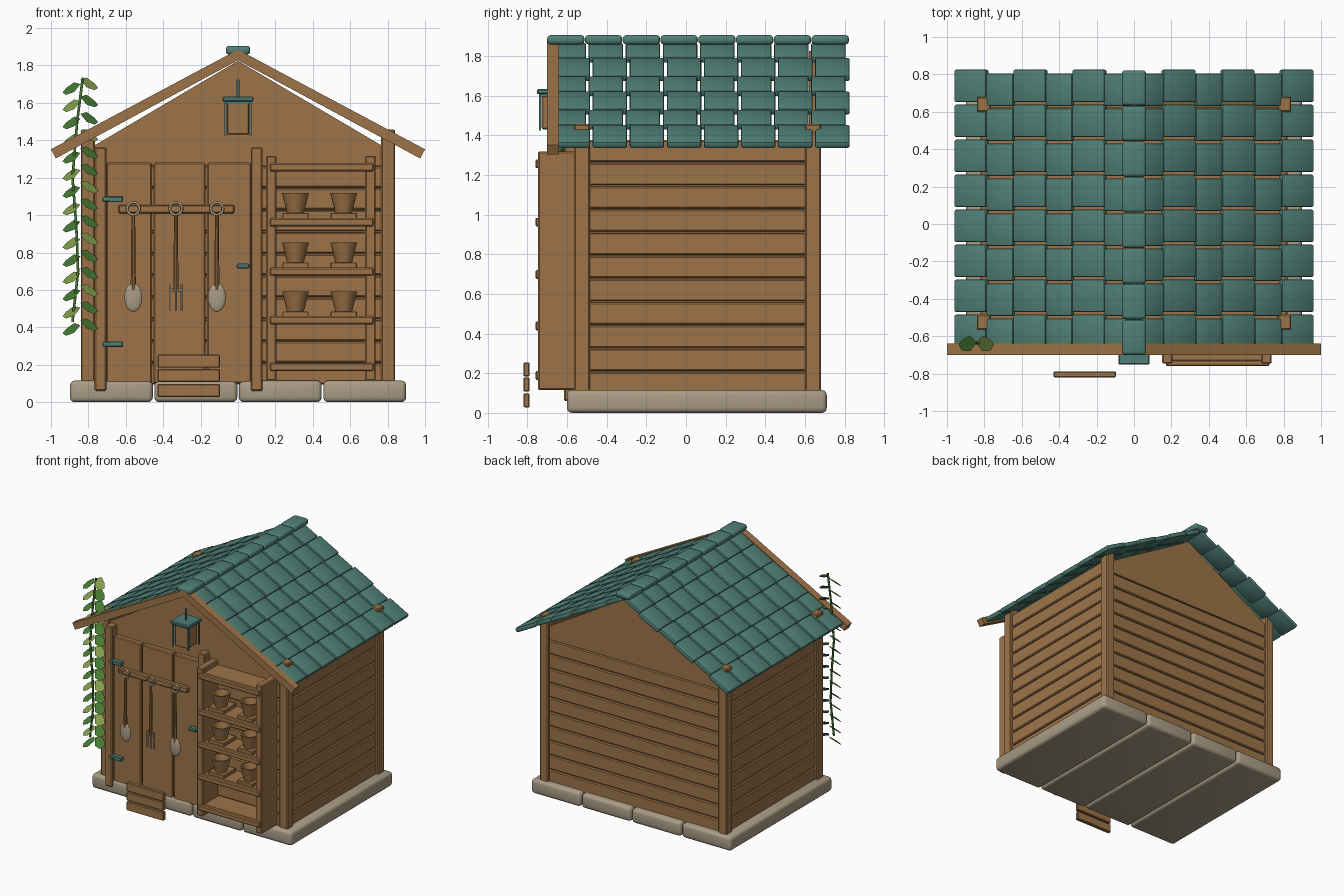
import bpy, bmesh, math
from mathutils import Matrix, Vector

cube = bpy.data.objects.get("Cube")
if cube:
    bpy.data.objects.remove(cube, do_unlink=True)


def material(name, rgb):
    m = bpy.data.materials.new(name)
    m.use_nodes = True
    m.diffuse_color = (*rgb, 1)
    bsdf = next(n for n in m.node_tree.nodes if n.type == 'BSDF_PRINCIPLED')
    bsdf.inputs["Base Color"].default_value = (*rgb, 1)
    return m


WOOD = material("warm_wood", (0.34, 0.175, 0.066))
TEAL = material("teal_paint", (0.08, 0.215, 0.18))
STONE = material("pale_stone", (0.40, 0.335, 0.235))
LEAF = material("leaf_green", (0.06, 0.19, 0.032))
LIGHT_LEAF = material("light_leaf_green", (0.22, 0.33, 0.07))


def finish(name, bm, mat, smooth=True):
    bmesh.ops.recalc_face_normals(bm, faces=bm.faces)
    me = bpy.data.meshes.new(name)
    bm.to_mesh(me)
    bm.free()
    me.materials.append(mat)
    ob = bpy.data.objects.new(name, me)
    bpy.context.collection.objects.link(ob)
    if smooth:
        bpy.ops.object.select_all(action='DESELECT')
        ob.select_set(True)
        bpy.context.view_layer.objects.active = ob
        bpy.ops.object.shade_smooth_by_angle(angle=math.radians(35))
    return ob


def box(name, x, y, z, mat=WOOD, bevel=0.007, seg=1, tilt=0):
    """Bevelled box from (min, max) ranges, tilted about the y axis."""
    bm = bmesh.new()
    bmesh.ops.create_cube(bm, size=1)
    size = [r[1] - r[0] for r in (x, y, z)]
    bmesh.ops.scale(bm, vec=size, verts=bm.verts)
    if bevel:
        bmesh.ops.bevel(bm, geom=bm.edges[:], offset=bevel, segments=seg,
                        affect='EDGES', profile=0.5)
    mid = Vector([sum(r) / 2 for r in (x, y, z)])
    bm.transform(Matrix.Translation(mid) @ Matrix.Rotation(tilt, 4, 'Y'))
    return finish(name, bm, mat, seg > 1)


def around(c, w):
    return (c - w / 2, c + w / 2)


def prism(name, points, y, mat=WOOD):
    """Outline in x, z extruded along y."""
    bm = bmesh.new()
    face = bm.faces.new([bm.verts.new((px, y[0], pz)) for px, pz in points])
    ext = bmesh.ops.extrude_face_region(bm, geom=[face])
    verts = [v for v in ext["geom"] if isinstance(v, bmesh.types.BMVert)]
    bmesh.ops.translate(bm, vec=(0, y[1] - y[0], 0), verts=verts)
    return finish(name, bm, mat, False)


def lathe(name, profile, loc, mat, steps=16):
    """Spin a radius, height profile about z."""
    bm = bmesh.new()
    vs = [bm.verts.new((r, 0, h)) for r, h in profile]
    es = [bm.edges.new(p) for p in zip(vs, vs[1:])]
    bmesh.ops.spin(bm, geom=vs + es, cent=(0, 0, 0), axis=(0, 0, 1),
                   angle=math.tau, steps=steps)
    bmesh.ops.remove_doubles(bm, verts=bm.verts, dist=0.0005)
    bm.transform(Matrix.Translation(loc))
    return finish(name, bm, mat)


# Stone footing
for i in range(4):
    box("footing_slab", around(-0.677 + i * 0.4515, 0.443), (-0.6, 0.71),
        (0, 0.115), STONE, 0.025, 3)

# Walls: solid core, horizontal planks, plain gables, corner posts
box("wall_core", (-0.79, 0.79), (-0.52, 0.63), (0.1, 1.3), bevel=0)
for i in range(11):
    z = (0.095 + i * 0.117, 0.206 + i * 0.117)
    for s in (-1, 1):
        box("side_plank", around(s * 0.8, 0.04), (-0.5, 0.61), z)
    if i < 10:
        box("front_plank", (-0.78, 0.78), (-0.55, -0.51), z)
        box("back_plank", (-0.78, 0.78), (0.62, 0.66), z)
gable = [(-0.78, 1.265), (0.78, 1.265), (0.78, 1.365), (0, 1.825), (-0.78, 1.365)]
prism("front_gable", gable, (-0.55, -0.51))
prism("back_gable", gable, (0.62, 0.66))
for s in (-1, 1):
    for y in (-0.525, 0.64):
        box("corner_post", around(s * 0.803, 0.075), around(y, 0.08), (0.1, 1.457))

# Roof tiles, staggered in alternate strips down each slope
SLOPE = 0.535
PITCH = math.atan(SLOPE)
strips = [0.955, 0.783, 0.64, 0.467, 0.325, 0.152, 0.01]
for s in (-1, 1):
    for k, (outer, inner) in enumerate(zip(strips, strips[1:])):
        xm = (outer + inner) / 2
        width = (outer - inner) / math.cos(PITCH)
        zm = 1.859 - SLOPE * xm
        for row in range(8):
            top = 0.825 - row * 0.187 - 0.02 * (k % 2)
            box("roof_tile", around(s * xm, width), (top - 0.174, top),
                around(zm, 0.036), TEAL, 0.01, 2, s * PITCH)
    prism("barge_board", [(0, 1.885), (s, 1.352), (s * 0.974, 1.303), (0, 1.828)],
          (-0.7, -0.64))

# Ridge caps
for i in range(8):
    box("ridge_cap", (-0.065, 0.065), around(-0.606 + i * 0.1905, 0.188),
        (1.858, 1.905), TEAL, 0.018, 3)

# Door with frame, hinges and handle
for x in ((-0.705, -0.461), (-0.451, -0.175), (-0.165, 0.07)):
    box("door_plank", x, (-0.59, -0.54), (0.1, 1.28))
for x in (-0.735, 0.1):
    box("door_post", around(x, 0.062), (-0.615, -0.54), (0.06, 1.362))
for z in (0.31, 1.084):
    box("hinge_strap", (-0.705, -0.615), (-0.625, -0.585), around(z, 0.03), TEAL, 0.004)
    box("hinge_end", (-0.725, -0.685), (-0.63, -0.61), around(z, 0.024), TEAL, 0.009, 2)
box("door_handle", (-0.007, 0.061), (-0.63, -0.585), around(0.727, 0.026), TEAL, 0.006)

# Three-board panel standing before the door
for z in (0.063, 0.143, 0.219):
    box("step_board", (-0.43, -0.097), (-0.82, -0.788), around(z, 0.07), bevel=0.005)

# Tool rail and hanging tools
box("tool_rail", (-0.64, -0.02), (-0.625, -0.585), around(1.032, 0.046))
TY = -0.645
for x in (-0.56, -0.332, -0.113):
    bpy.ops.mesh.primitive_torus_add(location=(x, TY, 1.035), rotation=(math.pi / 2, 0, 0),
                                     major_radius=0.033, minor_radius=0.007,
                                     major_segments=20, minor_segments=8)
    ring = bpy.context.object
    ring.name = "tool_ring"
    ring.data.materials.append(STONE)
    bpy.ops.object.shade_smooth()
    lathe("tool_handle", [(0, 0.6), (0.014, 0.6), (0.010, 1.0), (0, 1.0)], (x, TY, 0),
          WOOD, 10)
    if x == -0.332:
        box("fork_bar", around(x, 0.07), around(TY, 0.012), around(0.6, 0.016), STONE, 0.003)
        for dx in (-0.03, 0, 0.03):
            box("fork_tine", around(x + dx, 0.01), around(TY, 0.01), (0.49, 0.63), STONE, 0.002)
    else:
        bm = bmesh.new()
        bmesh.ops.create_uvsphere(bm, u_segments=16, v_segments=10, radius=1)
        bmesh.ops.scale(bm, vec=(0.048, 0.014, 0.077), verts=bm.verts)
        bmesh.ops.translate(bm, vec=(x, TY, 0.56), verts=bm.verts)
        finish("spade_head", bm, STONE)

# Shelf unit with pots
for x in (0.178, 0.708):
    box("shelf_side", around(x, 0.056), (-0.747, -0.54), (0.115, 1.317))
for z in (0.188, 0.438, 0.698, 0.962, 1.256):
    box("shelf_lip", (0.17, 0.725), (-0.76, -0.725), around(z, 0.044))
    box("shelf_board", (0.2, 0.69), (-0.73, -0.54), (z - 0.01, z + 0.022), bevel=0.004)
pot = [(0, 0), (0.045, 0), (0.072, 0.107), (0.06, 0.107), (0.038, 0.025), (0, 0.025)]
for z in (0.485, 0.747, 1.012):
    if z:
        for x in (0.307, 0.565):
            box("pot_rest", around(x, 0.14), (-0.72, -0.56), (z - 0.035, z), bevel=0.004)
            lathe("plant_pot", pot, (x, -0.655, z), WOOD)

# Lantern on the gable
LY = -0.668
box("lantern_body", around(0, 0.12), around(LY, 0.12), (1.43, 1.6), bevel=0.006)
box("lantern_roof", around(0, 0.168), around(LY, 0.168), (1.607, 1.633), TEAL, 0.006)
box("lantern_neck", around(0, 0.13), around(LY, 0.13), (1.595, 1.612), TEAL, 0)
box("lantern_stem", around(0, 0.014), around(LY, 0.014), (1.63, 1.725), TEAL, 0.002)
box("lantern_bracket", around(0, 0.03), (-0.62, -0.54), (1.53, 1.56), TEAL, 0.003)
for sx in (-1, 1):
    for sy in (-1, 1):
        box("lantern_post", around(sx * 0.068, 0.011), around(LY + sy * 0.068, 0.011),
            (1.425, 1.61), TEAL, 0)

# Climbing vine: curved stem with paired drooping leaves
path = [(-0.83, 1.735), (-0.86, 1.5), (-0.885, 1.2), (-0.865, 0.95), (-0.855, 0.7), (-0.885, 0.43)]
curve = bpy.data.curves.new("vine_stem", 'CURVE')
curve.dimensions = '3D'
curve.bevel_depth = 0.008
curve.bevel_resolution = 1
spline = curve.splines.new('POLY')
spline.points.add(len(path) - 1)
for p, (x, z) in zip(spline.points, path):
    p.co = (x, -0.635, z, 1)
curve.materials.append(LEAF)
bpy.context.collection.objects.link(bpy.data.objects.new("vine_stem", curve))


def leaf(base, side, mat):
    bm = bmesh.new()
    b = Vector(base)
    along = Vector((side * 0.095, -0.01, -0.045))
    across = Vector((0, 0.042, 0.026))
    offsets = [along * 0, along * 0.35 - across, along * 0.8 - across * 0.8,
               along, along * 0.8 + across * 0.6, along * 0.35 + across]
    bm.faces.new([bm.verts.new(b + o) for o in offsets])
    finish("vine_leaf", bm, mat, False)


for i in range(15):
    z = 1.725 - i * 0.092
    leaf((-0.843, -0.635, z), 1, LEAF if i % 3 else LIGHT_LEAF)
    leaf((-0.843, -0.635, z - 0.025), -1, LIGHT_LEAF if i % 2 else LEAF)
